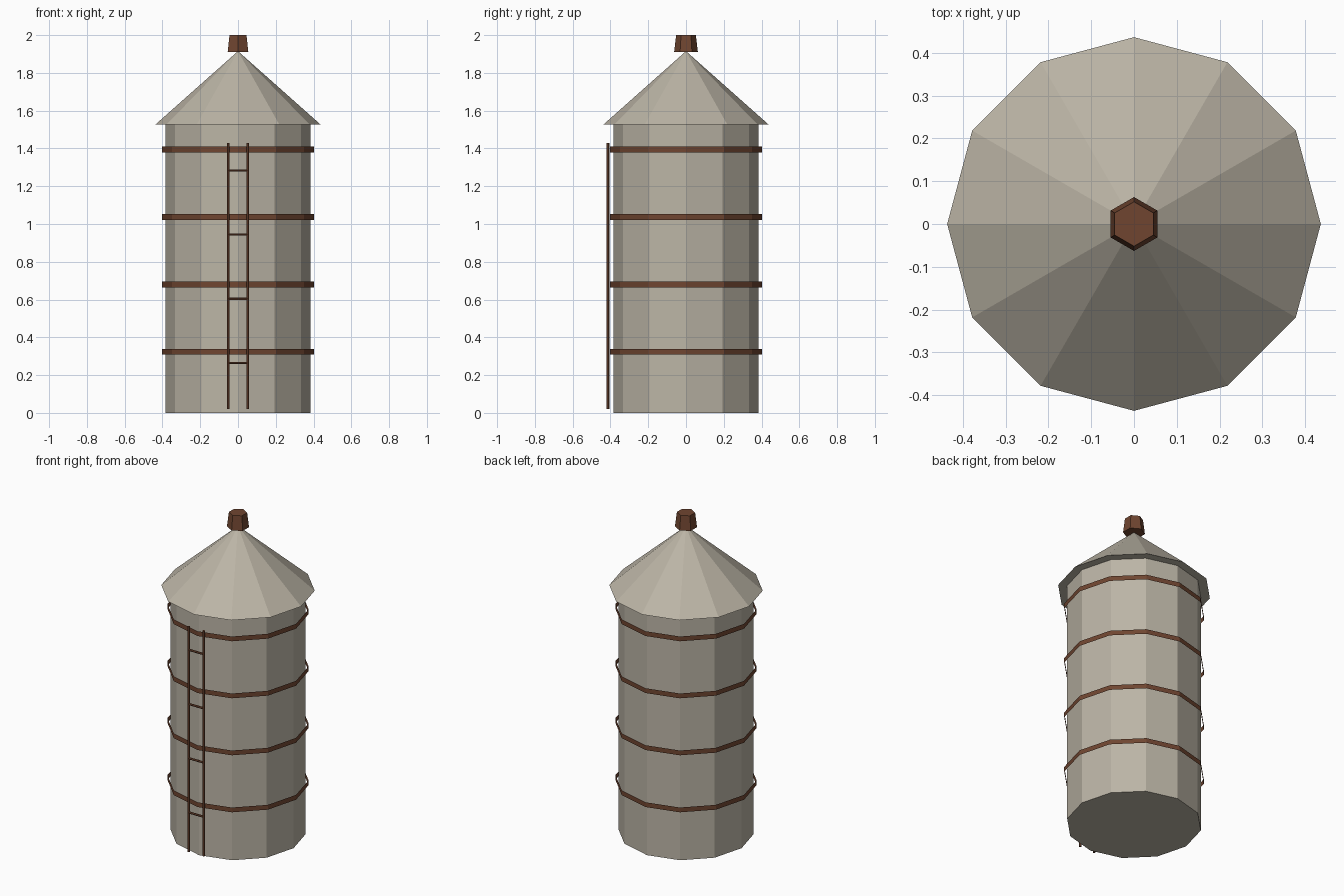
import bpy
import math

if "Cube" in bpy.data.objects:
    bpy.data.objects.remove(bpy.data.objects["Cube"])


def material(name, rgb):
    m = bpy.data.materials.new(name)
    m.diffuse_color = (*rgb, 1)
    m.use_nodes = True
    m.node_tree.nodes["Principled BSDF"].inputs["Base Color"].default_value = m.diffuse_color
    return m


STONE = material("pale_metal", (0.50, 0.46, 0.38))
RUST = material("rust", (0.16, 0.06, 0.03))


def frustum(name, sides, r1, r2, z1, z2, mat, x=0, y=0, fill='NGON'):
    bpy.ops.mesh.primitive_cone_add(vertices=sides, radius1=r1, radius2=r2, depth=z2 - z1,
                                    end_fill_type=fill, location=(x, y, (z1 + z2) / 2))
    ob = bpy.context.object
    ob.name = name
    ob.data.materials.append(mat)
    return ob


# Tank body and conical roof
frustum("tank_body", 12, 0.385, 0.385, 0, 1.527, STONE)
frustum("roof", 12, 0.437, 0, 1.527, 1.915, STONE)

# Vent cap on the roof peak
frustum("roof_vent", 6, 0.063, 0.052, 1.91, 2.0, RUST)

# Thin open hoops standing just off the body
for i in range(4):
    z = 0.323 + 0.357 * i
    frustum(f"hoop_{i + 1}", 12, 0.402, 0.402, z - 0.015, z + 0.015, RUST, fill='NOTHING')

# Ladder rails
LADDER_Y = -0.413
for side, x in (("left", -0.052), ("right", 0.052)):
    frustum(f"ladder_rail_{side}", 6, 0.008, 0.008, 0.02, 1.43, RUST, x, LADDER_Y)

# Ladder rungs
for i in range(4):
    z = 0.265 + 0.3395 * i
    rung = frustum(f"ladder_rung_{i + 1}", 6, 0.0065, 0.0065, z - 0.052, z + 0.052, RUST, 0, LADDER_Y)
    rung.rotation_euler.y = math.pi / 2
